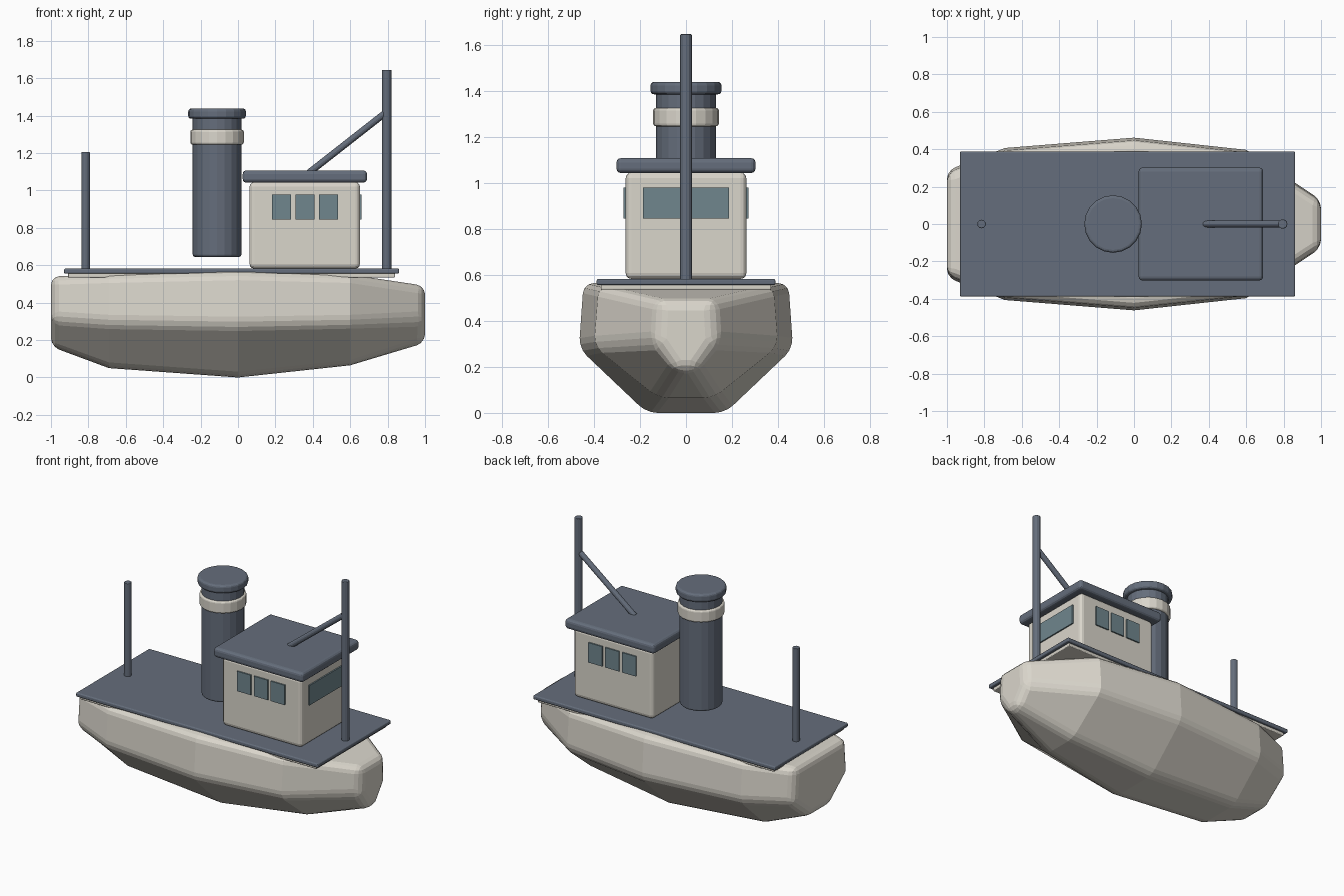
import bpy, bmesh, math
from mathutils import Vector

if "Cube" in bpy.data.objects:
    bpy.data.objects.remove(bpy.data.objects["Cube"])


def material(name, rgb):
    m = bpy.data.materials.new(name)
    m.diffuse_color = (*rgb, 1)
    m.use_nodes = True
    m.node_tree.nodes["Principled BSDF"].inputs["Base Color"].default_value = m.diffuse_color
    return m


CREAM = material("cream_paint", (0.70, 0.67, 0.60))
SLATE = material("slate_paint", (0.13, 0.155, 0.20))
GLASS = material("window_glass", (0.16, 0.24, 0.27))


def finish(name, bm, mat, bevel=0.0, segments=3):
    bmesh.ops.recalc_face_normals(bm, faces=bm.faces)
    me = bpy.data.meshes.new(name)
    bm.to_mesh(me)
    bm.free()
    me.materials.append(mat)
    ob = bpy.data.objects.new(name, me)
    bpy.context.collection.objects.link(ob)
    if bevel:
        b = ob.modifiers.new("rounded_edges", 'BEVEL')
        b.width, b.segments = bevel, segments
        b.limit_method, b.angle_limit = 'ANGLE', math.radians(30)
    return ob


def box(name, x, y, z, mat, bevel=0.0):
    bm = bmesh.new()
    bmesh.ops.create_cube(bm, size=1)
    for v in bm.verts:
        v.co = [lo + (c + 0.5) * (hi - lo) for c, (lo, hi) in zip(v.co, (x, y, z))]
    return finish(name, bm, mat, bevel)


def rod(name, start, end, r, mat, sides=16, bevel=0.0):
    a, b = Vector(start), Vector(end)
    bm = bmesh.new()
    bmesh.ops.create_cone(bm, cap_ends=True, segments=sides, radius1=r, radius2=r, depth=(b - a).length)
    ob = finish(name, bm, mat, bevel)
    ob.location = (a + b) / 2
    ob.rotation_euler = (b - a).to_track_quat('Z', 'Y').to_euler()
    return ob


# Hull: lofted stations (x, top half-width, top z, chine half-width, chine z, keel half-width, keel z)
stations = [
    (-1.00, 0.27, 0.54, 0.29, 0.31, 0.11, 0.165),
    (-0.69, 0.39, 0.55, 0.41, 0.29, 0.15, 0.05),
    (0.00, 0.445, 0.565, 0.465, 0.28, 0.17, 0.00),
    (0.60, 0.38, 0.55, 0.40, 0.29, 0.12, 0.065),
    (1.00, 0.12, 0.49, 0.13, 0.31, 0.045, 0.185),
]
bm = bmesh.new()
rings = []
for x, tw, tz, cw, cz, kw, kz in stations:
    half = [(tw, tz), (cw, cz), (kw, kz)]
    ring = half + [(-y, z) for y, z in reversed(half)]
    rings.append([bm.verts.new((x, y, z)) for y, z in ring])
for a, b in zip(rings, rings[1:]):
    for i in range(6):
        j = (i + 1) % 6
        bm.faces.new((a[i], a[j], b[j], b[i]))
bm.faces.new(rings[0])
bm.faces.new(rings[-1])
finish("hull", bm, CREAM, 0.045)

# Deck and its dark edge plate
box("deck_base", (-0.91, 0.84), (-0.37, 0.37), (0.535, 0.56), CREAM, 0.005)
box("deck_plate", (-0.93, 0.862), (-0.388, 0.388), (0.555, 0.582), SLATE, 0.008)

# Wheelhouse with overhanging roof
box("wheelhouse", (0.062, 0.652), (-0.262, 0.262), (0.582, 1.045), CREAM, 0.025)
box("wheelhouse_roof", (0.025, 0.69), (-0.302, 0.302), (1.042, 1.107), SLATE, 0.02)

# Windows: three per side and one wide pane forward
for side, s in (("right", -1), ("left", 1)):
    for i in range(3):
        cx = 0.233 + i * 0.125
        box(f"{side}_window_{i + 1}", (cx - 0.051, cx + 0.051),
            tuple(sorted((s * 0.25, s * 0.271))), (0.845, 0.978), GLASS)
box("forward_window", (0.64, 0.661), (-0.187, 0.187), (0.845, 0.978), GLASS)

# Funnel, band and cap
for name, r, lo, hi, mat, bev in (("funnel", 0.13, 0.645, 1.40, SLATE, 0.012),
                                  ("funnel_band", 0.143, 1.245, 1.325, CREAM, 0.012),
                                  ("funnel_cap", 0.154, 1.384, 1.438, SLATE, 0.015)):
    rod(name, (-0.112, 0, lo), (-0.112, 0, hi), r, mat, 20, bev)

# Masts and sloping stay
rod("fore_mast", (0.795, 0, 0.56), (0.795, 0, 1.645), 0.025, SLATE, 12, 0.004)
rod("aft_mast", (-0.815, 0, 0.56), (-0.815, 0, 1.205), 0.023, SLATE, 12, 0.004)
rod("mast_stay", (0.38, 0, 1.095), (0.795, 0, 1.42), 0.018, SLATE, 12)
